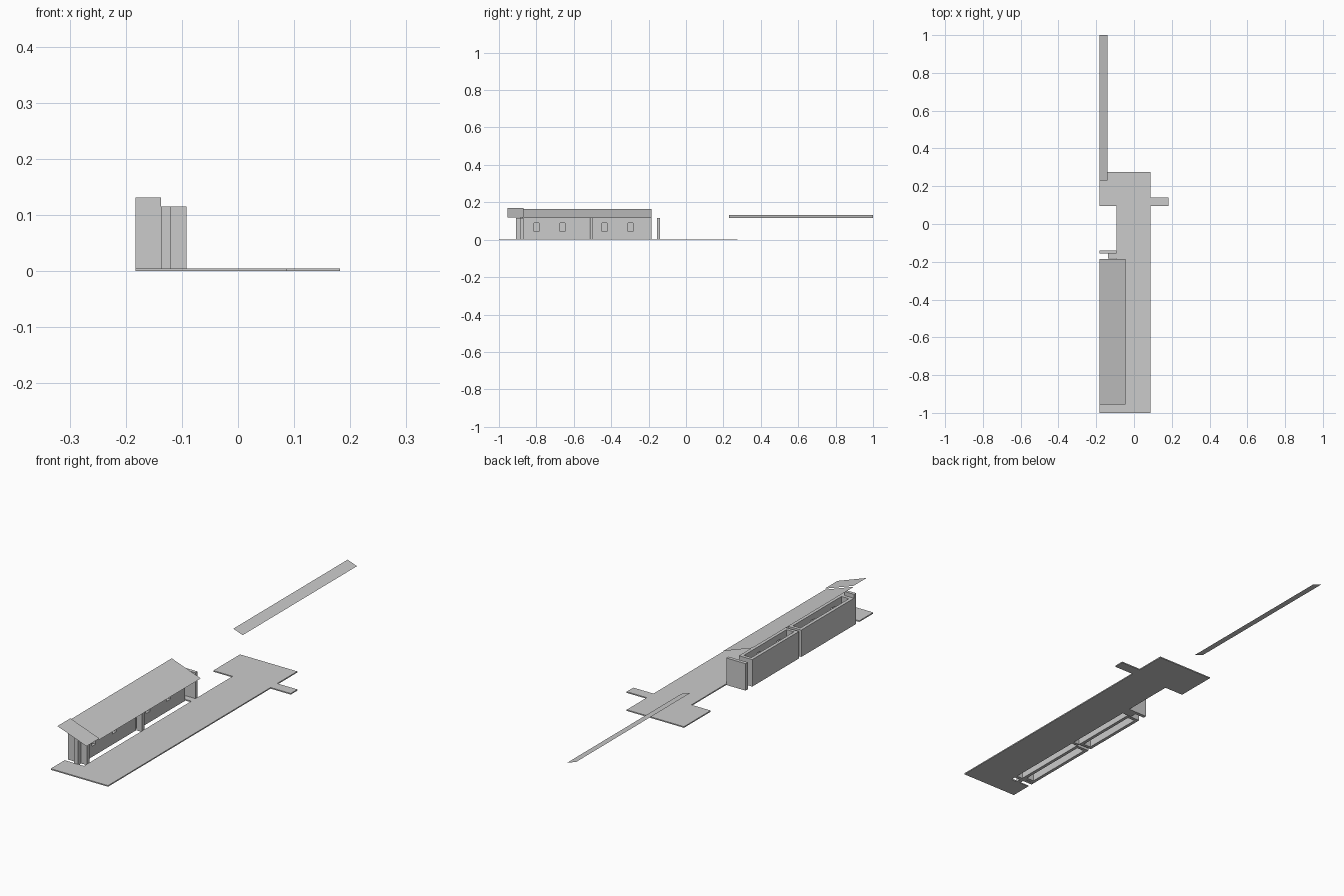
import bpy

if "Cube" in bpy.data.objects:
    bpy.data.objects.remove(bpy.data.objects["Cube"])


def mesh_object(name, verts, faces):
    me = bpy.data.meshes.new(name)
    me.from_pydata(verts, [], faces)
    ob = bpy.data.objects.new(name, me)
    bpy.context.collection.objects.link(ob)
    return ob


def prism(name, outline, z0, z1):
    """Vertical extrusion of a counter-clockwise plan outline."""
    n = len(outline)
    verts = [(x, y, z) for z in (z0, z1) for x, y in outline]
    faces = [list(range(n))[::-1], list(range(n, 2 * n))]
    faces += [(i, (i + 1) % n, n + (i + 1) % n, n + i) for i in range(n)]
    return mesh_object(name, verts, faces)


def box(name, x0, x1, y0, y1, z0, z1):
    return prism(name, [(x0, y0), (x1, y0), (x1, y1), (x0, y1)], z0, z1)


def sloped_sheet(name, x0, x1, z0, z1, y0, y1):
    """Thin roof sheet falling from x0 to x1."""
    return mesh_object(name, [(x0, y0, z0), (x1, y0, z1), (x1, y1, z1), (x0, y1, z0)],
                       [(0, 1, 2, 3)])


WEST, INNER, EAST = -0.183, -0.12, -0.092
WALL, H = 0.014, 0.115

# Platform slab with recess for the shelter and a raised-side bay
prism("platform_slab", [
    (WEST, -1), (0.087, -1), (0.087, 0.275), (WEST, 0.275), (WEST, 0.095),
    (EAST, 0.095), (EAST, -0.15), (-0.137, -0.15), (-0.137, -0.183),
    (EAST, -0.183), (EAST, -0.906), (WEST, -0.906)], 0, 0.005)
box("side_step", 0.087, 0.182, 0.095, 0.14, 0, 0.005)

# Two hollow rooms, each with two windows in the platform-side wall
rooms = [(-0.87, -0.515, (-0.80, -0.66)), (-0.50, -0.185, (-0.435, -0.297))]
for i, (y0, y1, windows) in enumerate(rooms, 1):
    box(f"room_{i}_rear_wall", WEST, WEST + WALL, y0, y1, 0, H)
    for end, y in (("front", y0), ("back", y1 - WALL)):
        box(f"room_{i}_{end}_wall", WEST + WALL, INNER - WALL, y, y + WALL, 0, H)
    wall = box(f"room_{i}_window_wall", INNER - WALL, INNER, y0, y1, 0, H)
    for j, y in enumerate(windows, 1):
        cutter = box(f"window_cutter_{i}_{j}", -0.15, -0.10, y - 0.013, y + 0.013, 0.045, 0.09)
        cutter.hide_render = True
        cutter.hide_set(True)
        mod = wall.modifiers.new("window", 'BOOLEAN')
        mod.operation, mod.solver, mod.object = 'DIFFERENCE', 'EXACT', cutter

# Piers and end walls
box("front_pier", INNER, EAST, -0.885, -0.87, 0, H)
box("front_return_wall", -0.137, INNER, -0.908, -0.87, 0, H)
box("front_end_panel", WEST, -0.137, -0.885, -0.871, 0, 0.131)
box("middle_pier", INNER, EAST, -0.514, -0.50, 0, H)
box("back_screen_wall", WEST, EAST, -0.155, -0.14, 0, H)

# Sloped roof sheets
sloped_sheet("main_roof", WEST, -0.046, 0.164, 0.115, -0.87, -0.185)
sloped_sheet("front_roof", WEST, -0.046, 0.169, 0.12, -0.955, -0.868)
sloped_sheet("far_canopy", WEST, -0.139, 0.132, 0.116, 0.23, 1.0)
